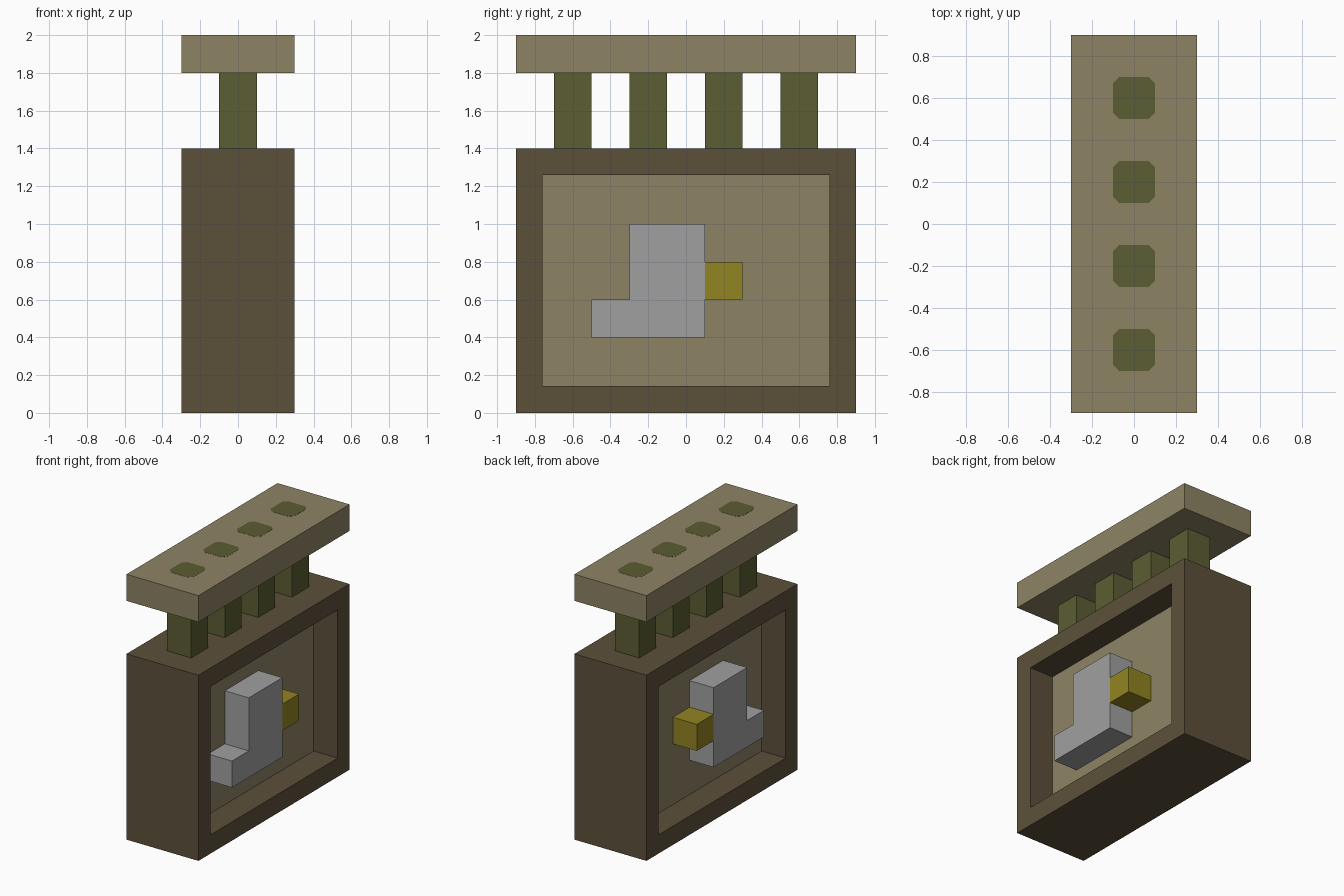
import bpy
import bmesh

cube = bpy.data.objects.get("Cube")
if cube:
    bpy.data.objects.remove(cube, do_unlink=True)


def material(name, rgb):
    """Flat material from 0-255 display values, converted to linear."""
    lin = [((c / 255 + 0.055) / 1.055) ** 2.4 for c in rgb]
    mat = bpy.data.materials.new(name)
    mat.use_nodes = True
    mat.diffuse_color = (*lin, 1)
    bsdf = mat.node_tree.nodes["Principled BSDF"]
    bsdf.inputs["Base Color"].default_value = (*lin, 1)
    return mat


brown = material("dark brown", (92, 80, 58))
tan = material("tan", (141, 131, 100))
olive = material("olive green", (91, 93, 51))
grey = material("light grey", (160, 160, 160))
yellow = material("mustard yellow", (146, 131, 34))


def finish(name, bm, *mats):
    bmesh.ops.recalc_face_normals(bm, faces=bm.faces[:])
    mesh = bpy.data.meshes.new(name)
    bm.to_mesh(mesh)
    bm.free()
    for mat in mats:
        mesh.materials.append(mat)
    obj = bpy.data.objects.new(name, mesh)
    bpy.context.collection.objects.link(obj)
    return obj


def box_bmesh(lo, hi):
    bm = bmesh.new()
    bmesh.ops.create_cube(bm, size=1)
    for v in bm.verts:
        v.co = [hi[i] if v.co[i] > 0 else lo[i] for i in range(3)]
    bm.normal_update()
    return bm


def box(name, lo, hi, mat):
    return finish(name, box_bmesh(lo, hi), mat)


def prism(name, outline, start, offset, mat, place):
    """Extrude a 2D outline; place maps (a, b, depth) to a 3D point."""
    bm = bmesh.new()
    face = bm.faces.new([bm.verts.new(place(a, b, start)) for a, b in outline])
    ext = bmesh.ops.extrude_face_region(bm, geom=[face])["geom"]
    for v in ext:
        if isinstance(v, bmesh.types.BMVert):
            v.co = place(*[(v.co.y, v.co.z), (v.co.x, v.co.y)][place is flat], start + offset)
    return finish(name, bm, mat)


def side(a, b, d):
    return (d, a, b)


def flat(a, b, d):
    return (a, b, d)


# Body: a block with a recessed tan panel in each broad side
bm = box_bmesh((-0.3, -0.9, 0), (0.3, 0.9, 1.4))
for panel in [f for f in bm.faces if abs(f.normal.x) > 0.9]:
    bmesh.ops.inset_individual(bm, faces=[panel], thickness=0.2)
    bmesh.ops.inset_individual(bm, faces=[panel], thickness=0)
    for v in panel.verts:
        v.co.x *= 1 / 3
    panel.material_index = 1
finish("body_frame", bm, brown, tan)

# Raised figure and its yellow tip, repeated on both sides
figure = [(-0.5, 0.4), (0.1, 0.4), (0.1, 1), (-0.3, 1), (-0.3, 0.6), (-0.5, 0.6)]
for label, s in (("left", 1), ("right", -1)):
    prism("figure_" + label, figure, s * 0.1, s * 0.2, grey, side)
    x0, x1 = sorted((s * 0.1, s * 0.3))
    box("figure_tip_" + label, (x0, 0.1, 0.6), (x1, 0.3, 0.8), yellow)

# Top slab
box("top_slab", (-0.3, -0.9, 1.8), (0.3, 0.9, 2), tan)

# Posts, each with a clipped-corner inlay on the slab above it
r, c = 0.1, 0.07
for i in range(4):
    y = -0.6 + 0.4 * i
    box(f"post_{i + 1}", (-r, y - r, 1.4), (r, y + r, 1.8), olive)
    octagon = [(-c, -r), (c, -r), (r, -c), (r, c), (c, r), (-c, r), (-r, c), (-r, -c)]
    prism(f"slab_inlay_{i + 1}", [(a, y + b) for a, b in octagon], 1.999, 0.002, olive, flat)
